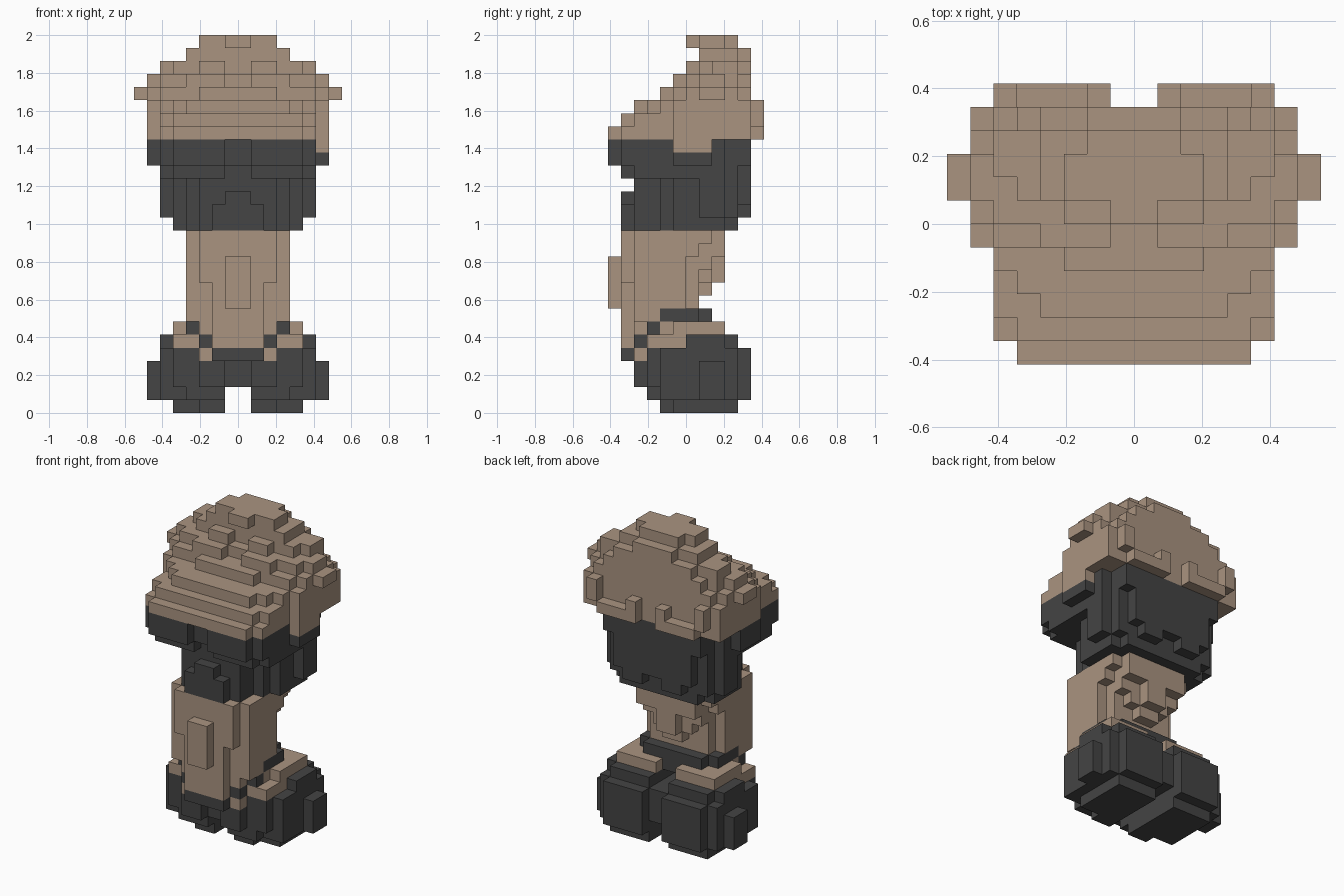
import bpy, bmesh

if "Cube" in bpy.data.objects:
    bpy.data.objects.remove(bpy.data.objects["Cube"])

U = 2 / 29          # block size
BROWN, DARK = 0, 1
cells = {}          # (x, y, z) -> (part, colour)


def material(name, rgb):
    m = bpy.data.materials.new(name)
    m.diffuse_color = (*rgb, 1)
    m.use_nodes = True
    m.node_tree.nodes["Principled BSDF"].inputs["Base Color"].default_value = m.diffuse_color
    return m


MATS = [material("warm_brown", (0.40, 0.294, 0.217)),
        material("charcoal", (0.058, 0.058, 0.058))]


def box(part, col, z, x, y, sides=(1, -1)):
    """Fill blocks over ranges z, x, y; x is mirrored to both sides."""
    for k in range(*z):
        for i in range(*x):
            for j in range(*y):
                for s in sides:
                    cells[(i if s > 0 else -1 - i, j, k)] = (part, col)


# Base: two rounded lumps joined in the middle
def base(z, x, y, col=DARK):
    box("base", col, z, x, y)


base((0, 1), (1, 5), (-1, 4))
base((0, 1), (1, 3), (-2, 4))
base((1, 2), (1, 6), (-2, 4))
base((1, 2), (1, 4), (-3, 5))
base((1, 4), (5, 7), (1, 3))
base((2, 4), (0, 6), (-2, 4))
base((2, 4), (0, 5), (-3, 4))
base((2, 4), (1, 3), (-4, -2))
base((1, 5), (1, 5), (3, 5))
base((4, 5), (0, 6), (-2, 4))
base((4, 5), (0, 5), (-3, 4))
base((4, 5), (0, 2), (-5, -2))
base((5, 6), (1, 6), (0, 3))
base((5, 6), (1, 5), (0, 4))

# Cuffs and the stepped checker trim
base((5, 6), (0, 5), (-3, 0), BROWN)
base((5, 6), (0, 2), (-5, 0), BROWN)
base((4, 5), (2, 3), (-4, -3), BROWN)
base((5, 6), (2, 3), (-4, -3), DARK)
base((6, 7), (0, 4), (-2, -1), BROWN)
base((6, 7), (1, 5), (-1, 3), BROWN)
base((6, 7), (0, 1), (-1, 2), DARK)
base((6, 7), (3, 4), (-3, -2), DARK)
base((7, 8), (0, 4), (-2, 1), DARK)
base((7, 8), (0, 3), (1, 2), DARK)


# Neck: column that tapers towards the lower back
def neck(z, x, y):
    box("neck", BROWN, z, x, y)


neck((5, 8), (0, 2), (-5, -2))
neck((6, 8), (0, 3), (-4, -2))
neck((7, 8), (3, 4), (-4, -2))
neck((8, 14), (0, 4), (-4, 0))
neck((8, 14), (0, 2), (-5, 0))
neck((10, 14), (2, 3), (-5, 0))
neck((8, 10), (0, 3), (0, 1))
neck((9, 10), (0, 1), (1, 2))
neck((10, 12), (0, 3), (0, 1))
neck((10, 11), (0, 2), (1, 2))
neck((11, 12), (0, 3), (1, 2))
neck((10, 12), (0, 1), (2, 3))
neck((12, 14), (0, 4), (0, 1))
neck((13, 14), (0, 4), (1, 2))
neck((12, 14), (0, 3), (1, 3))
neck((8, 12), (0, 1), (-6, -5))


# Dark head with rounded plan, chin and brow
def head(z, x, y):
    box("head", DARK, z, x, y)


head((14, 15), (0, 5), (-1, 3))
head((14, 15), (0, 4), (-2, 4))
head((14, 15), (0, 3), (-4, 4))
head((15, 19), (0, 6), (1, 3))
head((15, 19), (0, 5), (-1, 4))
head((15, 19), (0, 4), (-2, 4))
head((15, 19), (0, 3), (-4, 4))
head((15, 16), (1, 3), (4, 5))
head((16, 19), (0, 4), (4, 5))
head((14, 16), (0, 2), (-5, -4))
head((16, 17), (0, 1), (-5, -4))
head((18, 19), (1, 5), (-5, 4))
head((18, 19), (0, 6), (-4, 3))
head((19, 21), (0, 6), (-5, 3))
head((19, 21), (0, 5), (3, 5))
head((19, 21), (1, 5), (-6, -5))
head((19, 21), (6, 7), (-1, 2))
box("head", BROWN, (20, 21), (6, 7), (-1, 2), sides=(1,))


# Hair: stepped dome that slopes down to the front
def hair(z, x, y):
    box("hair", BROWN, z, x, y)


hair((21, 24), (0, 7), (-1, 5))
hair((21, 22), (0, 6), (-5, 0))
hair((21, 22), (0, 5), (-6, -5))
hair((22, 23), (0, 6), (-4, 0))
hair((22, 23), (0, 5), (-5, -4))
hair((23, 24), (0, 6), (-2, 0))
hair((23, 24), (0, 5), (-3, -2))
hair((23, 24), (0, 4), (-4, -3))
hair((24, 25), (0, 6), (-1, 5))
hair((24, 25), (6, 7), (0, 4))
hair((24, 25), (7, 8), (1, 3))
hair((24, 25), (0, 3), (-2, -1))
hair((25, 26), (0, 6), (0, 4))
hair((25, 26), (0, 5), (4, 5))
hair((25, 26), (6, 7), (1, 3))
hair((25, 26), (1, 4), (-1, 0))
hair((26, 27), (0, 5), (1, 4))
hair((26, 27), (0, 4), (4, 5))
hair((26, 27), (5, 6), (2, 4))
hair((26, 27), (1, 3), (0, 1))
hair((27, 28), (0, 4), (1, 4))
hair((27, 28), (0, 2), (4, 5))
hair((28, 29), (0, 3), (1, 3))
hair((28, 29), (0, 2), (3, 4))
hair((28, 29), (0, 1), (0, 1))
# Tufts at the back
hair((22, 24), (5, 6), (5, 6))
hair((21, 22), (2, 5), (5, 6))
hair((21, 23), (1, 2), (5, 6))

# Block faces: outward direction and corner offsets
FACES = []
for axis in range(3):
    a, b = (axis + 1) % 3, (axis + 2) % 3
    for side in (0, 1):
        quad = []
        for p, q in ((0, 0), (1, 0), (1, 1), (0, 1)):
            c = [0, 0, 0]
            c[axis], c[a], c[b] = side, p, q
            quad.append(tuple(c))
        d = [0, 0, 0]
        d[axis] = 2 * side - 1
        FACES.append((d, quad if side else quad[::-1]))

# Outer skin of every part
for part in ("base", "neck", "head", "hair"):
    bm = bmesh.new()
    verts = {}
    for cell, (owner, col) in cells.items():
        if owner != part:
            continue
        for d, quad in FACES:
            if tuple(c + e for c, e in zip(cell, d)) in cells:
                continue
            ring = []
            for corner in quad:
                key = tuple(c + e for c, e in zip(cell, corner))
                if key not in verts:
                    verts[key] = bm.verts.new([v * U for v in key])
                ring.append(verts[key])
            bm.faces.new(ring).material_index = col
    mesh = bpy.data.meshes.new(part)
    bm.to_mesh(mesh)
    bm.free()
    for m in MATS:
        mesh.materials.append(m)
    bpy.context.collection.objects.link(bpy.data.objects.new(part, mesh))
